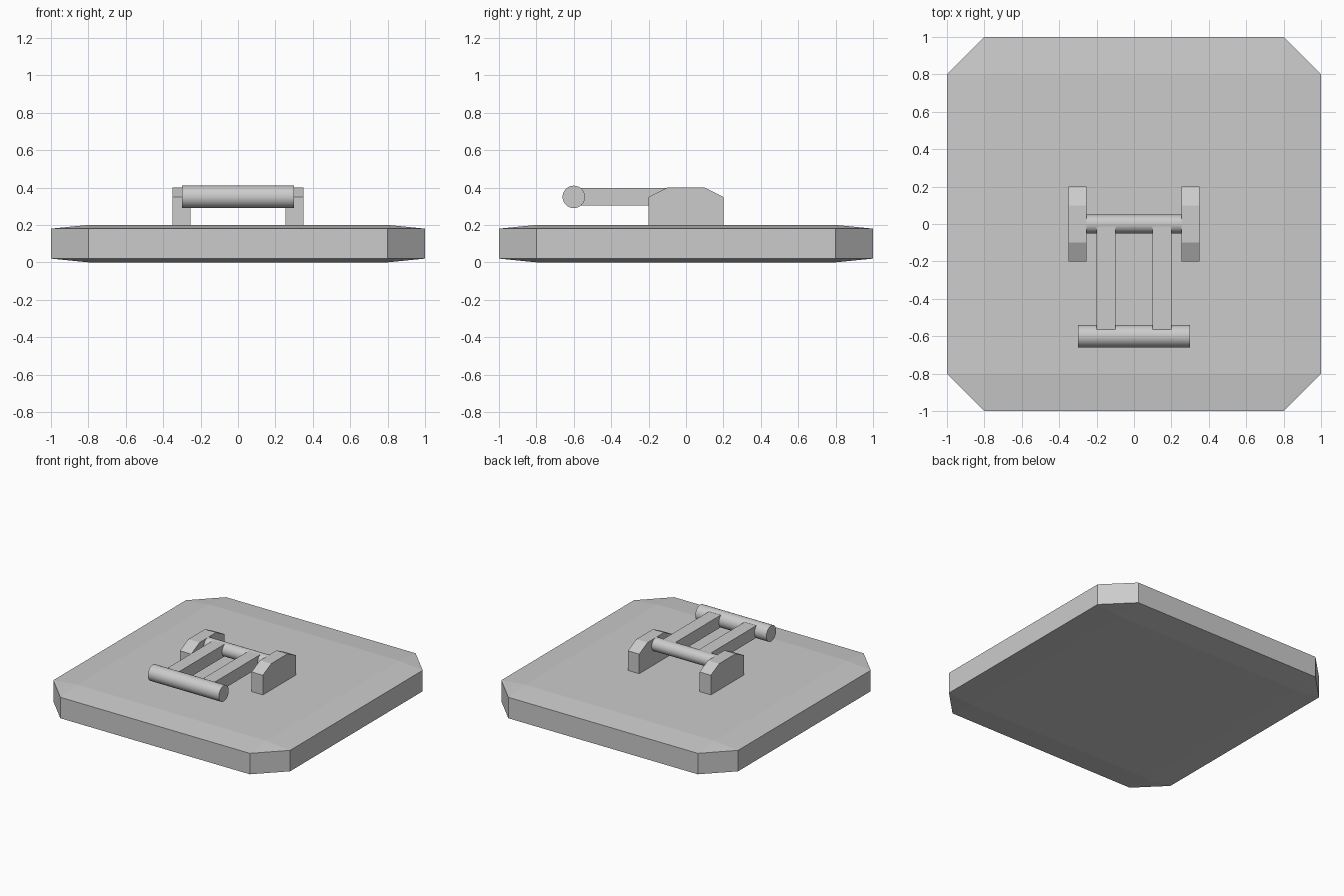
import bpy, bmesh
from math import pi
from itertools import permutations, product

if "Cube" in bpy.data.objects:
    bpy.data.objects.remove(bpy.data.objects["Cube"])


def finish(name, bm):
    bmesh.ops.recalc_face_normals(bm, faces=bm.faces)
    me = bpy.data.meshes.new(name)
    bm.to_mesh(me)
    bm.free()
    ob = bpy.data.objects.new(name, me)
    bpy.context.collection.objects.link(ob)
    return ob


def prism(name, profile, x0, x1):
    """Extrude a (y, z) profile along x."""
    bm = bmesh.new()
    face = bm.faces.new([bm.verts.new((x0, y, z)) for y, z in profile])
    ext = bmesh.ops.extrude_face_region(bm, geom=[face])
    verts = [g for g in ext["geom"] if isinstance(g, bmesh.types.BMVert)]
    bmesh.ops.translate(bm, verts=verts, vec=(x1 - x0, 0, 0))
    return finish(name, bm)


def rod(name, y, z, radius, length):
    """Smooth horizontal cylinder along x."""
    bpy.ops.mesh.primitive_cylinder_add(vertices=32, radius=radius, depth=length,
                                        location=(0, y, z), rotation=(0, pi / 2, 0))
    ob = bpy.context.object
    ob.name = name
    bpy.ops.object.shade_smooth_by_angle()
    return ob


# Base plate: chamfered cube squashed to a slab, so the chamfers are shallow in z
bm = bmesh.new()
corners = set(permutations((1, 0.8, 0.8)))
for c, s in product(corners, product((-1, 1), repeat=3)):
    bm.verts.new((c[0] * s[0], c[1] * s[1], 0.1 + 0.1 * c[2] * s[2]))
bmesh.ops.convex_hull(bm, input=bm.verts)
bmesh.ops.dissolve_limit(bm, angle_limit=0.01, verts=bm.verts, edges=bm.edges)
finish("base_plate", bm)

# Paired brackets and lever arms
bracket = [(-0.2, 0.2), (0.2, 0.2), (0.2, 0.35), (0.1, 0.4), (-0.1, 0.4), (-0.2, 0.35)]
arm = [(-0.6, 0.305), (0, 0.305), (0, 0.398), (-0.6, 0.398)]
for side, s in (("left", -1), ("right", 1)):
    prism(f"bracket_{side}", bracket, s * 0.255, s * 0.35)
    prism(f"lever_arm_{side}", arm, s * 0.1, s * 0.2)

# Hinge pin and handle grip
rod("hinge_pin", 0, 0.35, 0.05, 0.51)
rod("handle_grip", -0.6, 0.35, 0.06, 0.6)
